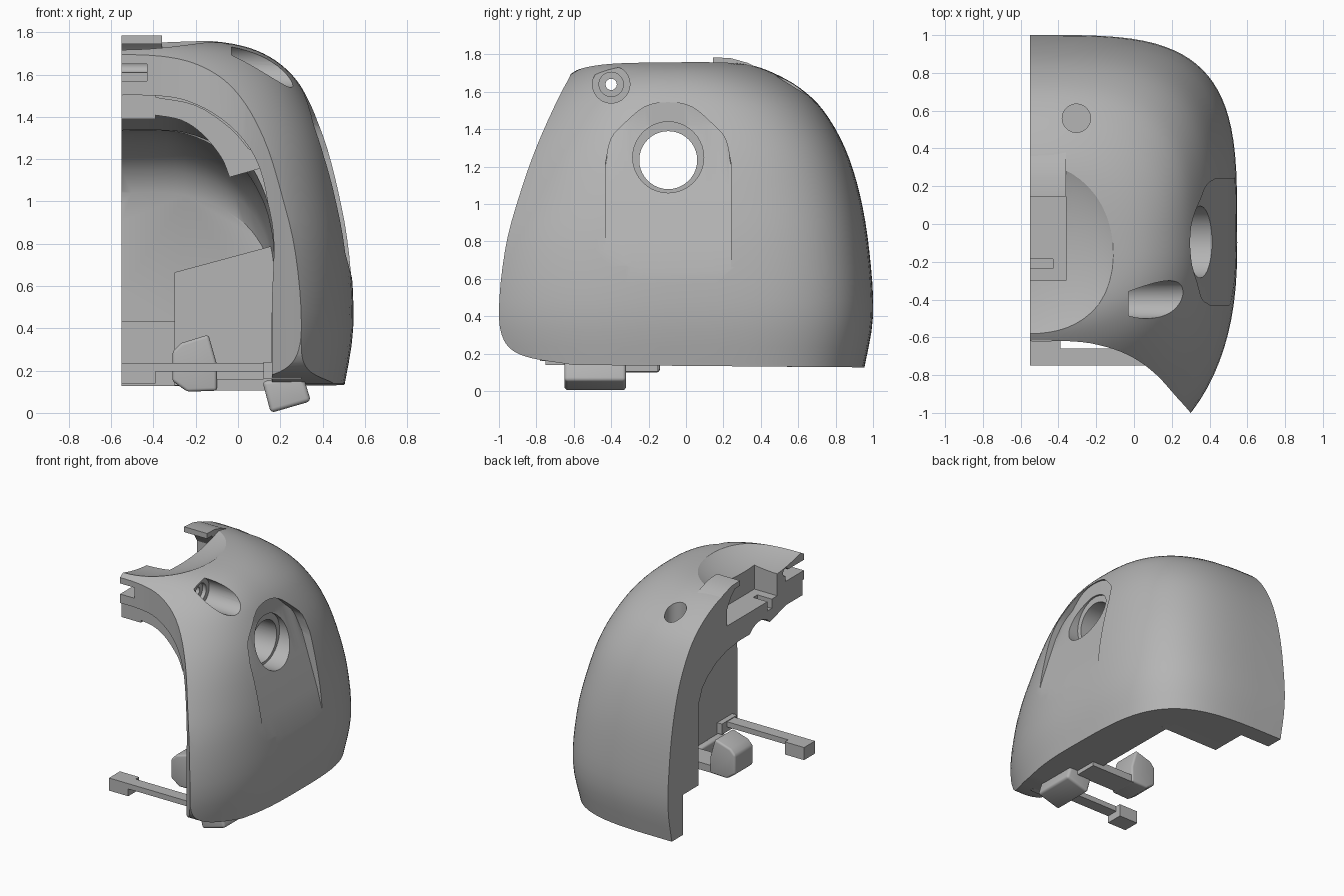
import bpy, bmesh, math
from mathutils import Vector

cube = bpy.data.objects.get("Cube")
if cube:
    bpy.data.objects.remove(cube, do_unlink=True)

grey = bpy.data.materials.new("plain grey")
grey.use_nodes = True
grey.diffuse_color = (0.46, 0.46, 0.46, 1)
grey.node_tree.nodes["Principled BSDF"].inputs["Base Color"].default_value = (0.46, 0.46, 0.46, 1)


def spline(points, steps):
    """Smooth curve through tuples of any length."""
    pts = [Vector(p) for p in points]
    pts = [2 * pts[0] - pts[1]] + pts + [2 * pts[-1] - pts[-2]]
    out = []
    for a, b, c, d in zip(pts, pts[1:], pts[2:], pts[3:]):
        for i in range(steps):
            t = i / steps
            out.append(0.5 * (2 * b + (c - a) * t + (2 * a - 5 * b + 4 * c - d) * t**2
                              + (3 * b - a - 3 * c + d) * t**3))
    return [tuple(p) for p in out + [pts[-2]]]


def loft(name, rings):
    """Closed solid through rings of equal length."""
    bm = bmesh.new()
    rows = [[bm.verts.new(p) for p in ring] for ring in rings]
    n = len(rows[0])
    for low, high in zip(rows, rows[1:]):
        for i in range(n):
            j = (i + 1) % n
            bm.faces.new((low[i], low[j], high[j], high[i]))
    bm.faces.new(rows[0][::-1])
    bm.faces.new(rows[-1])
    bmesh.ops.recalc_face_normals(bm, faces=bm.faces)
    mesh = bpy.data.meshes.new(name)
    bm.to_mesh(mesh)
    bm.free()
    mesh.materials.append(grey)
    ob = bpy.data.objects.new(name, mesh)
    bpy.context.collection.objects.link(ob)
    return ob


def prism(name, outline, axis, start, end):
    """Extrude a 2D outline along one axis."""
    def place(p, h):
        q = list(p)
        q.insert(axis, h)
        return q
    return loft(name, [[place(p, h) for p in outline] for h in (start, end)])


def box(name, x, y, z):
    return prism(name, [(x[0], y[0]), (x[1], y[0]), (x[1], y[1]), (x[0], y[1])], 2, *z)


def circle(u, v, r, n=40):
    return [(u + r * math.cos(2 * math.pi * i / n), v + r * math.sin(2 * math.pi * i / n))
            for i in range(n)]


def activate(ob):
    bpy.ops.object.select_all(action='DESELECT')
    ob.select_set(True)
    bpy.context.view_layer.objects.active = ob


def cut(target, cutter):
    activate(target)
    mod = target.modifiers.new("cut", 'BOOLEAN')
    mod.operation = 'DIFFERENCE'
    mod.solver = 'EXACT'
    mod.object = cutter
    bpy.ops.object.modifier_apply(modifier=mod.name)
    bpy.data.objects.remove(cutter, do_unlink=True)


def finish(ob, bevel=0):
    activate(ob)
    if bevel:
        mod = ob.modifiers.new("round", 'BEVEL')
        mod.width, mod.segments = bevel, 4
        bpy.ops.object.modifier_apply(modifier=mod.name)
    bpy.ops.object.shade_smooth_by_angle(angle=math.radians(30))


EDGE = -0.55
MID = -0.1

# Outer body: height, side reach, back reach, front reach, rear squareness
levels = spline([(0.08, 0.495, 0.945, -1.3, 3.8), (0.4, 0.545, 1.0, -1.35, 3.8),
                 (0.75, 0.53, 0.98, -1.28, 3.7), (1.05, 0.48, 0.93, -1.13, 3.5),
                 (1.3, 0.415, 0.85, -0.98, 3.3), (1.5, 0.325, 0.735, -0.83, 3),
                 (1.62, 0.235, 0.61, -0.715, 2.7), (1.7, 0.12, 0.47, -0.61, 2.5),
                 (1.745, -0.02, 0.34, -0.52, 2.4), (1.768, -0.22, 0.18, -0.42, 2.4)], 4)


def body_ring(level):
    z, side, back, front, square = level
    ring = []
    for i in range(49):
        a = math.pi * i / 48
        s, c = math.sin(a), math.cos(a)
        reach, power = (back - MID, square) if c > 0 else (MID - front, 2.4)
        x = EDGE + (side - EDGE) * s ** (2 / power) if 0 < i < 48 else EDGE
        ring.append((x, MID + math.copysign(abs(c) ** (2 / power), c) * reach, z))
    return ring


body = loft("shell_body", [body_ring(v) for v in levels])

# Front opening in plan, then the rounded lower front corner
lip = spline([(-0.8, -0.62), (-0.35, -0.62), (-0.15, -0.65), (0, -0.71),
              (0.12, -0.8), (0.22, -0.91), (0.3, -1.0), (0.42, -1.15)], 4)
cut(body, prism("front_cutter", lip + [(0.42, -1.7), (-0.8, -1.7)], 2, -0.3, 2.2))
under = spline([(-1.01, 0.45), (-0.985, 0.3), (-0.93, 0.22), (-0.82, 0.175), (-0.6, 0.14)], 4)
cut(body, prism("under_cutter", [(-1.6, 0.5)] + under + [(1.2, 0.125), (1.2, -0.3), (-1.6, -0.3)], 0, -1, 1))

# Main cavity: arched front, ceiling rounding down into the rear wall
arch = spline([(-0.75, 1.33), (-0.4, 1.335), (-0.25, 1.32), (-0.1, 1.255), (0.03, 1.15), (0.11, 1.02),
               (0.15, 0.9), (0.17, 0.75), (0.16, 0.5)], 3) + [(0.155, -0.2), (-0.75, -0.2)]
cut(body, loft("cavity_cutter", [[(x, y, z * k) for x, z in arch] for y, k in
                                 ((-1.6, 1.06), (-0.5, 1.06), (-0.2, 1), (0.15, 1), (0.3, 0.985),
                                  (0.42, 0.955), (0.52, 0.91), (0.59, 0.86), (0.635, 0.78))]))
cut(body, box("rear_recess_cutter", (-0.8, -0.3), (0.3, 0.82), (-0.2, 0.43)))

# Stepped rim behind the front lip
rim = spline([(-0.75, 1.5), (-0.38, 1.5), (-0.2, 1.46), (-0.04, 1.36), (0.08, 1.21),
              (0.14, 1.0), (0.16, 0.7)], 4)
cut(body, prism("rim_cutter", rim + [(0.16, -0.2), (-0.75, -0.2)], 1, -1.6, -0.48))

# Sunken side pad with an arched brow


def pad_section(y, top):
    knee = min(top - 0.01, 1.42)
    slope = 0.4 - (knee - 1.1) * 0.105 / 0.32
    return [(0.555, y, 0.58), (0.49, y, 0.82), (0.4, y, 1.1), (slope, y, knee),
            (slope - 0.005, y, top), (0.8, y, top), (0.8, y, 0.58)]


brow = spline([(-0.43, 1.22), (-0.4, 1.35), (-0.33, 1.43), (-0.22, 1.52), (-0.095, 1.545),
               (0.03, 1.52), (0.14, 1.43), (0.21, 1.35), (0.24, 1.22)], 3)
cut(body, loft("pad_cutter", [pad_section(*s) for s in brow]))

# Stepped round side port
cut(body, prism("port_cutter", circle(-0.095, 1.25, 0.19), 0, 0.28, 1))
cut(body, prism("port_bore_cutter", circle(-0.095, 1.235, 0.155), 0, -0.8, 1))

# Screw pocket near the front shoulder, with its stepped through hole
for radius, start in ((0.1, -0.03), (0.065, -0.06), (0.03, -0.8)):
    cut(body, prism("pocket_cutter", circle(-0.4, 1.64, radius), 0, start, 1))

# Rear top hole
cut(body, prism("top_hole_cutter", circle(-0.305, 0.56, 0.075), 2, 1.35, 2))

# Shallow round dish and deep notch on top
bpy.ops.mesh.primitive_uv_sphere_add(segments=48, ring_count=32, location=(EDGE, -0.17, 1.96))
dish = bpy.context.object
dish.scale = (0.6, 0.7, 0.3)
cut(body, dish)
cut(body, box("notch_cutter", (-0.8, -0.36), (-0.3, 0.3), (1.5, 2)))
cut(body, box("slot_cutter", (-0.8, -0.43), (-0.235, -0.185), (1.43, 1.6)))
cut(body, box("front_slot_cutter", (-0.8, -0.43), (-0.9, -0.4), (1.57, 1.65)))
finish(body)

# Latch tab overhanging the notch, and front latch block
tab = [(0.145, 1.785), (0.24, 1.78), (0.33, 1.755), (0.4, 1.72), (0.4, 1.62),
       (0.3, 1.62), (0.25, 1.7), (0.2, 1.745), (0.145, 1.745)]
finish(prism("top_tab", tab, 0, EDGE, -0.36))
finish(box("front_block", (EDGE, -0.39), (-0.6, -0.4), (1.39, 1.51)))

# Curved flange hanging inside the opening
flange = spline([(-0.4, 1.495), (-0.2, 1.455), (-0.04, 1.35), (0.05, 1.25)], 4) + [(0.13, 1.2), (0.12, 1.16)]
flange += spline([(-0.04, 1.115), (-0.08, 1.21), (-0.17, 1.32), (-0.27, 1.385), (-0.4, 1.41)], 4)
finish(prism("arch_flange", flange, 1, -0.6, -0.42))

# Thicker lower rear wall with a sloping top
wall = [(-0.3, 0.13), (0.2, 0.13), (0.2, 0.8), (-0.3, 0.665)]
finish(prism("lower_rear_wall", wall, 1, 0.54, 0.66))

# Thin bar across the opening with a wider end
finish(box("cross_bar", (EDGE, 0.2), (-0.75, -0.66), (0.195, 0.235)))
finish(box("cross_bar_end", (EDGE, -0.39), (-0.75, -0.62), (0.14, 0.235)))
finish(box("cross_bar_root", (0.12, 0.3), (-0.78, -0.6), (0.16, 0.24)))

# Tilted foot under the front corner
foot = prism("front_foot", [(0.155, 0.0), (0.345, 0.055), (0.31, 0.17), (0.115, 0.15)], 1, -0.65, -0.32)
finish(foot, 0.02)

# Inner lug and the web joining it to the side wall
lug = prism("inner_lug", [(-0.31, 0.15), (-0.24, 0.1), (-0.1, 0.105), (-0.1, 0.23),
                          (-0.14, 0.37), (-0.27, 0.33), (-0.31, 0.29)], 1, -0.36, -0.14)
finish(lug, 0.015)
finish(box("lug_web", (-0.2, 0.25), (-0.33, -0.15), (0.105, 0.16)))
